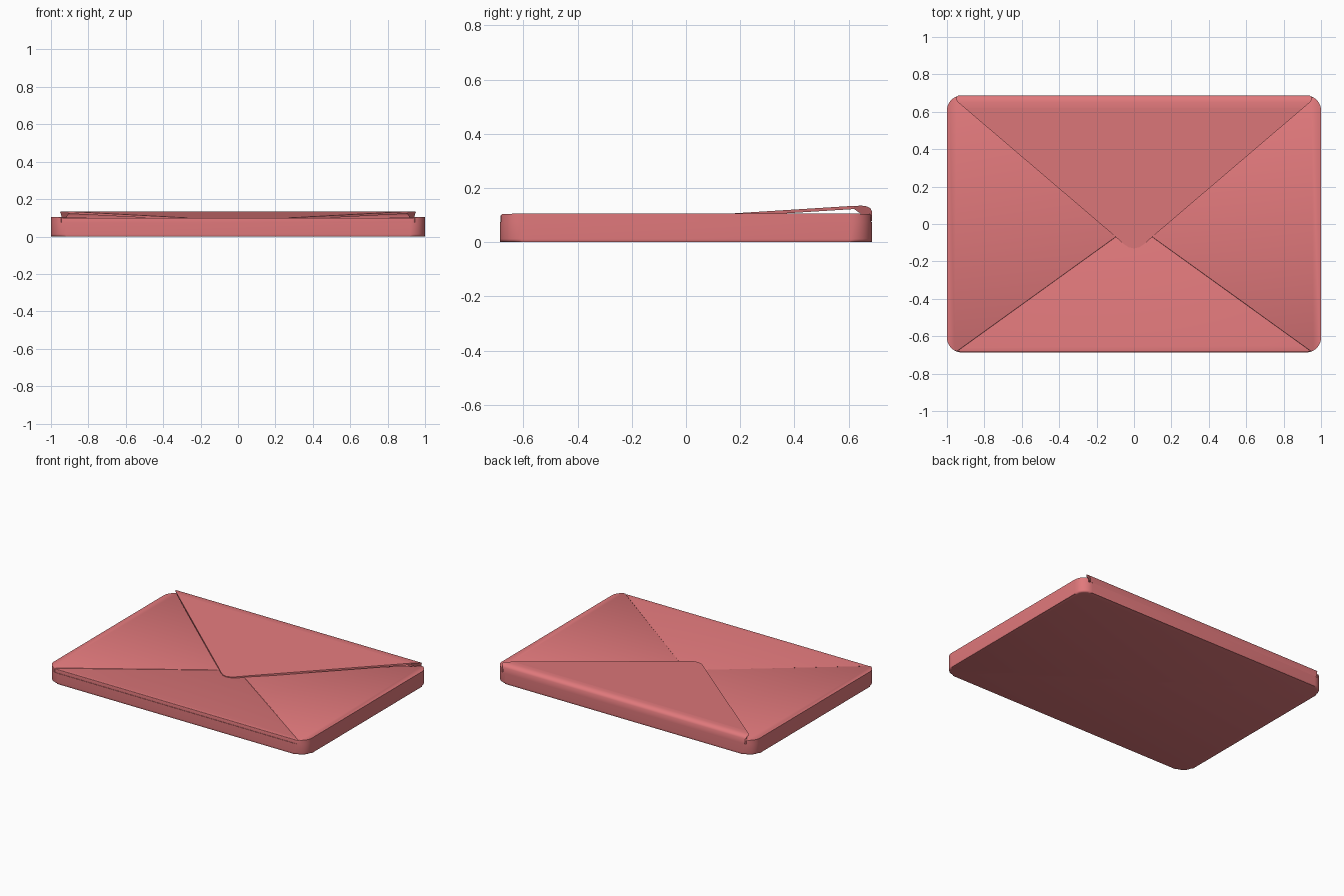
import bpy, bmesh, math

if "Cube" in bpy.data.objects:
    bpy.data.objects.remove(bpy.data.objects["Cube"])

paper = bpy.data.materials.new("red_paper")
paper.diffuse_color = (0.75, 0.19, 0.2, 1)
paper.use_nodes = True
paper.node_tree.nodes["Principled BSDF"].inputs["Base Color"].default_value = paper.diffuse_color


def arc(cx, cy, r, a0, a1, n=8):
    return [(cx + r * math.cos(math.radians(a0 + (a1 - a0) * i / n)),
             cy + r * math.sin(math.radians(a0 + (a1 - a0) * i / n))) for i in range(n + 1)]


def finish(name, bm):
    me = bpy.data.meshes.new(name)
    bm.to_mesh(me)
    bm.free()
    ob = bpy.data.objects.new(name, me)
    bpy.context.collection.objects.link(ob)
    me.materials.append(paper)
    bpy.context.view_layer.objects.active = ob
    ob.select_set(True)
    bpy.ops.object.shade_smooth_by_angle(angle=math.radians(40))
    ob.select_set(False)
    return ob


def prism(name, outline, z_low, z_top, top_bevel=0, low_bevel=0, underside=True):
    """Counter-clockwise outline raised between two sloped planes, rims softened."""
    bm = bmesh.new()
    lo = [bm.verts.new((x, y, z_low(x, y))) for x, y in outline]
    hi = [bm.verts.new((x, y, z_top(x, y))) for x, y in outline]
    top_face = bm.faces.new(hi)
    low_face = bm.faces.new(lo[::-1])
    n = len(outline)
    for i in range(n):
        j = (i + 1) % n
        bm.faces.new((lo[i], lo[j], hi[j], hi[i]))
    rims = [(list(top_face.edges), top_bevel), (list(low_face.edges), low_bevel)]
    for edges, width in rims:
        if width:
            bmesh.ops.bevel(bm, geom=edges, offset=width, segments=3, profile=0.5,
                            affect='EDGES', clamp_overlap=True)
    if not underside:
        bm.normal_update()
        hidden = [f for f in bm.faces if f.normal.z < -0.9]
        bmesh.ops.delete(bm, geom=hidden, context='FACES')
    return finish(name, bm)


W, D, R, SEAM = 1.0, 0.687, 0.08, 0.075

# pocket: rounded slab
pocket = (arc(W - R, -D + R, R, -90, 0) + arc(W - R, D - R, R, 0, 90)
          + arc(-W + R, D - R, R, 90, 180) + arc(-W + R, -D + R, R, 180, 270))
prism("envelope_pocket", pocket, lambda x, y: 0, lambda x, y: SEAM, low_bevel=0.012)

# side flaps, sloping to the middle and lying over the front flap
side = (arc(W - R, -D + R, R, -70, 0) + arc(W - R, D - R, R, 0, 70) + [(0, 0)])
for s, name in ((1, "right_flap"), (-1, "left_flap")):
    pts = [(s * x, y) for x, y in side][::s]
    prism(name, pts, lambda x, y: SEAM, lambda x, y: 0.105 - 0.024 * (1 - abs(x)),
          top_bevel=0.005, underside=False)

# front flap
front = (arc(-0.93, -0.66, 0.024, 150, 270, 4) + arc(0.93, -0.66, 0.024, -90, 30, 4)
         + [(0.0, 0.01)])
prism("front_flap", front, lambda x, y: SEAM, lambda x, y: 0.078 + 0.022 * (-y / D),
      top_bevel=0.008, underside=False)


# closing flap: thin sheet with rounded tip, rising to the back
def slope(x, y):
    return 0.106 + 0.0625 * (y - 0.17)


tip = [(-0.1, -0.067), (-0.06, -0.103), (-0.03, -0.124), (0, -0.131),
       (0.03, -0.124), (0.06, -0.103), (0.1, -0.067)]
top = tip + [(0.905, 0.62), (-0.905, 0.62)]
prism("closing_flap", top, lambda x, y: slope(x, y) - 0.012, slope)

# rounded fold joining the closing flap to the back wall: half width, y, z
profile = [(0.905, 0.62, slope(0, 0.62)), (0.94, 0.65, 0.1345), (0.952, 0.668, 0.132),
           (0.948, 0.68, 0.125), (0.94, D, 0.112), (0.935, D, SEAM)]
bm = bmesh.new()
rows = [(bm.verts.new((-w, y, z)), bm.verts.new((w, y, z))) for w, y, z in profile]
for a, b in zip(rows, rows[1:]):
    bm.faces.new((a[0], a[1], b[1], b[0]))
# close the two ends down to the pocket
for k in (0, 1):
    low = bm.verts.new((rows[0][k].co.x, 0.62, slope(0, 0.62) - 0.012))
    loop = [r[k] for r in rows] + [low]
    bm.faces.new(loop if k == 0 else loop[::-1])
bmesh.ops.recalc_face_normals(bm, faces=bm.faces)
if bm.faces[:][0].normal.z < 0:
    bmesh.ops.reverse_faces(bm, faces=bm.faces)
finish("back_fold", bm)
